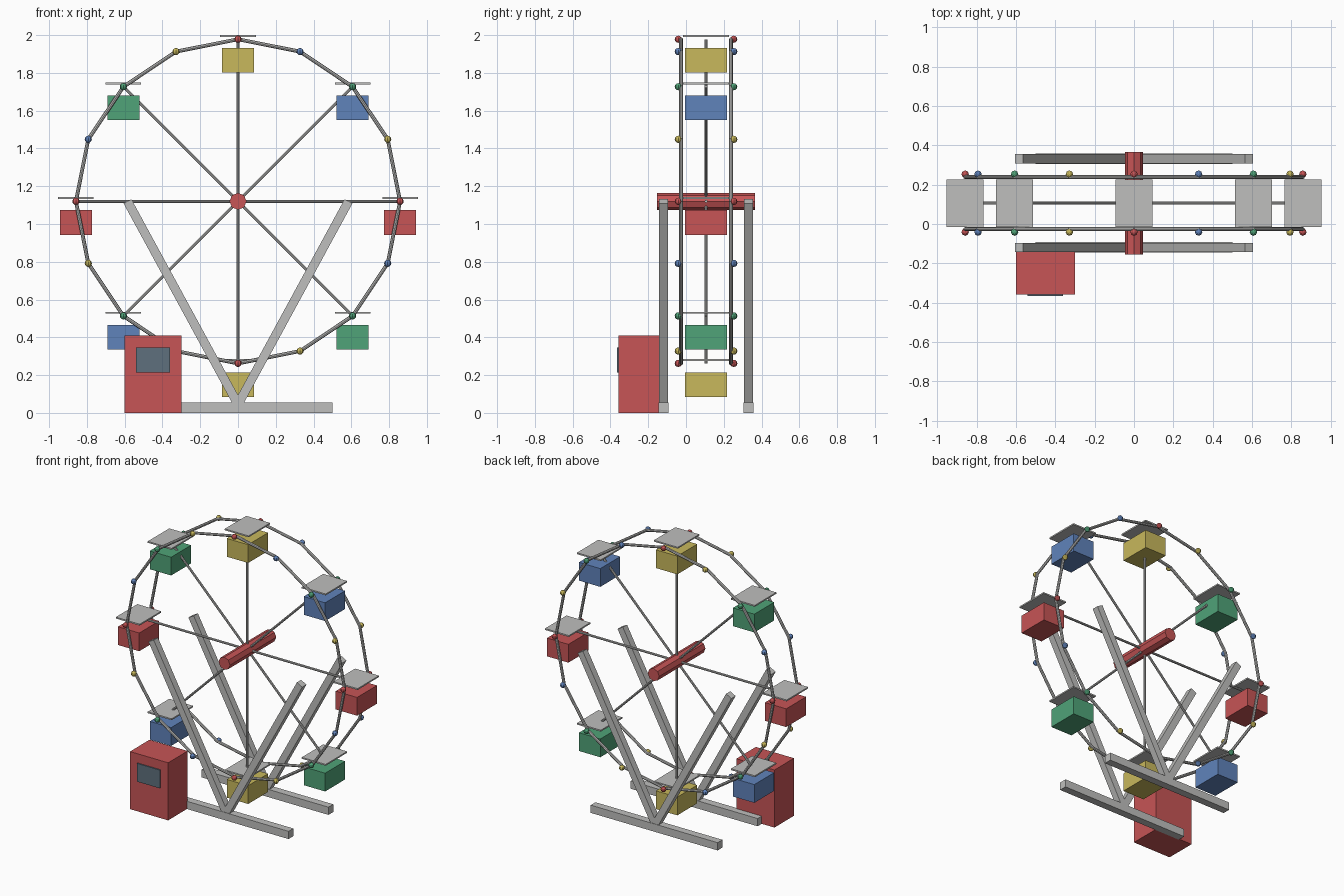
import bpy, bmesh
from math import sin, cos, pi
from mathutils import Vector, Matrix

cube = bpy.data.objects.get("Cube")
if cube:
    bpy.data.objects.remove(cube, do_unlink=True)


def material(name, rgb):
    m = bpy.data.materials.new(name)
    m.use_nodes = True
    m.diffuse_color = (*rgb, 1)
    m.node_tree.nodes["Principled BSDF"].inputs["Base Color"].default_value = (*rgb, 1)
    return m


RED = material("red paint", (0.57, 0.09, 0.093))
YELLOW = material("yellow paint", (0.578, 0.479, 0.107))
GREEN = material("green paint", (0.08, 0.366, 0.188))
BLUE = material("blue paint", (0.117, 0.227, 0.497))
GREY = material("grey metal", (0.52, 0.52, 0.51))
GLASS = material("dark glass", (0.114, 0.162, 0.205))


def finish(name, bm, mat):
    mesh = bpy.data.meshes.new(name)
    bm.to_mesh(mesh)
    bm.free()
    mesh.materials.append(mat)
    obj = bpy.data.objects.new(name, mesh)
    bpy.context.collection.objects.link(obj)
    return obj


def add_box(bm, center, size):
    bmesh.ops.create_cube(bm, size=1, matrix=Matrix.Translation(center) @ Matrix.Diagonal((*size, 1)))


def add_bar(bm, a, b, radius, sides, turn=0):
    """Straight prism from a to b."""
    a, b = Vector(a), Vector(b)
    d = b - a
    rot = d.to_track_quat("Z", "Y").to_matrix().to_4x4() @ Matrix.Rotation(turn, 4, "Z")
    bmesh.ops.create_cone(bm, cap_ends=True, segments=sides, radius1=radius, radius2=radius,
                          depth=d.length, matrix=Matrix.Translation((a + b) / 2) @ rot)


MID, AXLE, R = 0.106, 1.12, 0.858   # wheel plane, axle height, wheel radius


def rim_point(i, y=0):
    t = i * pi / 8
    return Vector((R * cos(t), MID + y, AXLE + R * sin(t)))


# Two sixteen-sided rims
for name, y in (("front_rim", -0.132), ("back_rim", 0.132)):
    bm = bmesh.new()
    for i in range(16):
        add_bar(bm, rim_point(i, y), rim_point(i + 1, y), 0.01, 8)
    finish(name, bm, GREY)

# Four full-width spokes in the middle plane
bm = bmesh.new()
for i in range(0, 8, 2):
    add_bar(bm, rim_point(i), rim_point(i + 8), 0.008, 8)
finish("spokes", bm, GREY)

# Axle hub
bm = bmesh.new()
add_bar(bm, (0, MID - 0.26, AXLE), (0, MID + 0.26, AXLE), 0.045, 8)
finish("hub", bm, RED)

# Coloured bulbs at each rim joint, on both sides
for k, (label, mat) in enumerate((("red", RED), ("yellow", YELLOW), ("green", GREEN), ("blue", BLUE))):
    bm = bmesh.new()
    for i in range(k, 16, 4):
        for y in (-0.147, 0.147):
            bmesh.ops.create_uvsphere(bm, u_segments=8, v_segments=6, radius=0.019,
                                      matrix=Matrix.Translation(rim_point(i, y)))
    finish(label + "_bulbs", bm, mat)

# Hanging cabins with flat canopies
for n in range(8):
    p = rim_point(n * 2)
    bm = bmesh.new()
    add_box(bm, p + Vector((0, 0, -0.112)), (0.168, 0.224, 0.13))
    finish(f"cabin_{n + 1}", bm, (RED, BLUE, YELLOW, GREEN)[n % 4])
    bm = bmesh.new()
    add_box(bm, p + Vector((0, 0, 0.017)), (0.188, 0.242, 0.01))
    finish(f"canopy_{n + 1}", bm, GREY)

# Support frames: ground beam and two splayed legs on each side
for name, y in (("front", MID - 0.225), ("back", MID + 0.225)):
    bm = bmesh.new()
    add_box(bm, (0, y, 0.0275), (1.0, 0.054, 0.055))
    finish(name + "_beam", bm, GREY)
    bm = bmesh.new()
    for side in (-1, 1):
        add_bar(bm, (0, y, 0.045), (side * 0.585, y, 1.12), 0.0335, 4, pi / 4)
    finish(name + "_legs", bm, GREY)

# Ticket booth with window plate
bm = bmesh.new()
add_box(bm, (-0.45, -0.248, 0.205), (0.3, 0.22, 0.41))
finish("ticket_booth", bm, RED)
bm = bmesh.new()
add_box(bm, (-0.45, -0.3615, 0.28), (0.18, 0.009, 0.13))
finish("booth_window", bm, GLASS)
